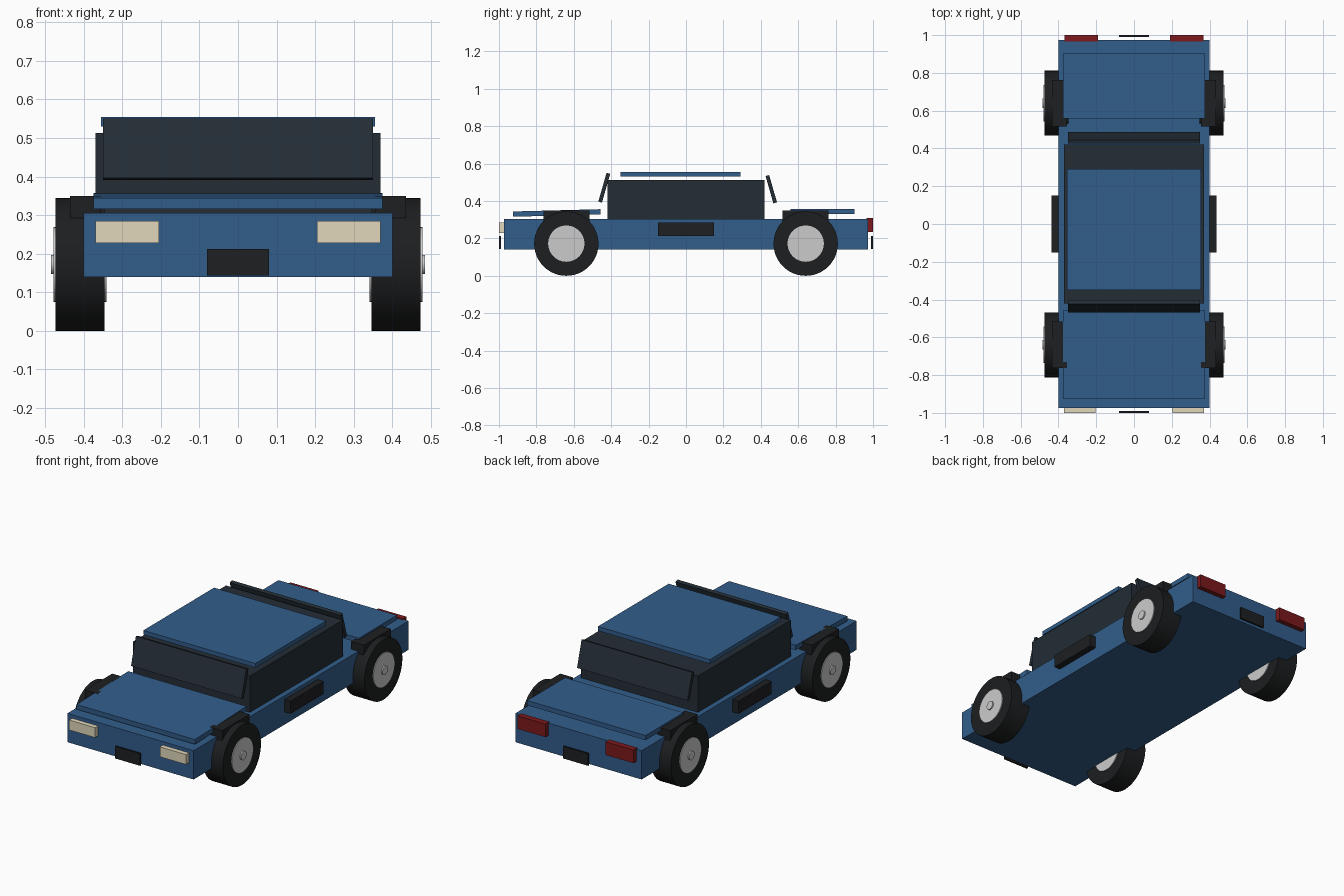
import bpy
from math import radians, pi

if "Cube" in bpy.data.objects:
    bpy.data.objects.remove(bpy.data.objects["Cube"])


def material(name, r, g, b):
    m = bpy.data.materials.new(name)
    m.diffuse_color = (r, g, b, 1)
    m.use_nodes = True
    m.node_tree.nodes["Principled BSDF"].inputs["Base Color"].default_value = m.diffuse_color
    return m


BLUE = material("blue paint", 0.032, 0.11, 0.26)
GLASS = material("dark glass", 0.017, 0.026, 0.036)
BLACK = material("black plastic", 0.013, 0.014, 0.016)
RUBBER = material("rubber", 0.012, 0.013, 0.014)
CREAM = material("cream lamp", 0.75, 0.68, 0.5)
RED = material("red lamp", 0.2, 0.01, 0.012)
METAL = material("wheel metal", 0.55, 0.56, 0.57)


def box(name, x, y, z, mat, tilt=0):
    """Box from (min, max) ranges, optionally tilted about its centre on x."""
    ranges = (x, y, z)
    bpy.ops.mesh.primitive_cube_add(
        size=1, location=[(a + b) / 2 for a, b in ranges])
    o = bpy.context.object
    o.scale = [b - a for a, b in ranges]
    bpy.ops.object.transform_apply(location=False, rotation=False, scale=True)
    o.rotation_euler.x = radians(tilt)
    o.name = name
    o.data.materials.append(mat)


def pair(name, x0, x1, y, z, mat):
    box("left_" + name, (-x1, -x0), y, z, mat)
    box("right_" + name, (x0, x1), y, z, mat)


def disc(name, x0, x1, y, z, radius, mat, sides=48):
    """Cylinder lying along x."""
    bpy.ops.mesh.primitive_cylinder_add(
        vertices=sides, radius=radius, depth=abs(x1 - x0),
        location=((x0 + x1) / 2, y, z), rotation=(0, pi / 2, 0))
    o = bpy.context.object
    o.name = name
    o.data.materials.append(mat)
    bpy.ops.object.shade_smooth_by_angle()


# Body shell and cabin
box("body", (-0.4, 0.4), (-0.973, 0.973), (0.14, 0.305), BLUE)
box("cabin", (-0.37, 0.37), (-0.42, 0.42), (0.295, 0.513), GLASS)
box("roof", (-0.355, 0.355), (-0.35, 0.291), (0.53, 0.554), BLUE)

# Hood and trunk panels
box("hood", (-0.375, 0.375), (-0.925, -0.457), (0.322, 0.35), BLUE, 1.5)
box("trunk_lid", (-0.375, 0.375), (0.558, 0.902), (0.331, 0.358), BLUE)

# Tilted windows
box("windshield", (-0.35, 0.35), (-0.447, -0.427), (0.391, 0.551), GLASS, -16)
box("rear_window", (-0.35, 0.35), (0.446, 0.466), (0.387, 0.539), GLASS, 16)

# Lamps and number plates
pair("headlight", 0.205, 0.37, (-1.0, -0.965), (0.228, 0.285), CREAM)
pair("taillight", 0.19, 0.367, (0.965, 1.0), (0.235, 0.31), RED)
box("front_plate", (-0.08, 0.08), (-1.0, -0.99), (0.143, 0.212), BLACK)
box("rear_plate", (-0.08, 0.08), (0.99, 1.0), (0.143, 0.212), BLACK)

# Side steps and fender flares
pair("side_step", 0.38, 0.438, (-0.15, 0.15), (0.212, 0.284), BLACK)
for end, y in (("front", -0.64), ("rear", 0.64)):
    pair(end + "_fender", 0.355, 0.435, (y - 0.123, y + 0.123), (0.29, 0.349), BLACK)

    # Wheels: tyre, hub through both faces, small cap
    for side, s in (("left", -1), ("right", 1)):
        n = f"{end}_{side}_"
        disc(n + "tyre", s * 0.346, s * 0.473, y, 0.172, 0.172, RUBBER)
        disc(n + "hub", s * 0.341, s * 0.478, y, 0.172, 0.097, METAL)
        disc(n + "hub_cap", s * 0.47, s * 0.485, y, 0.172, 0.025, METAL, 24)
